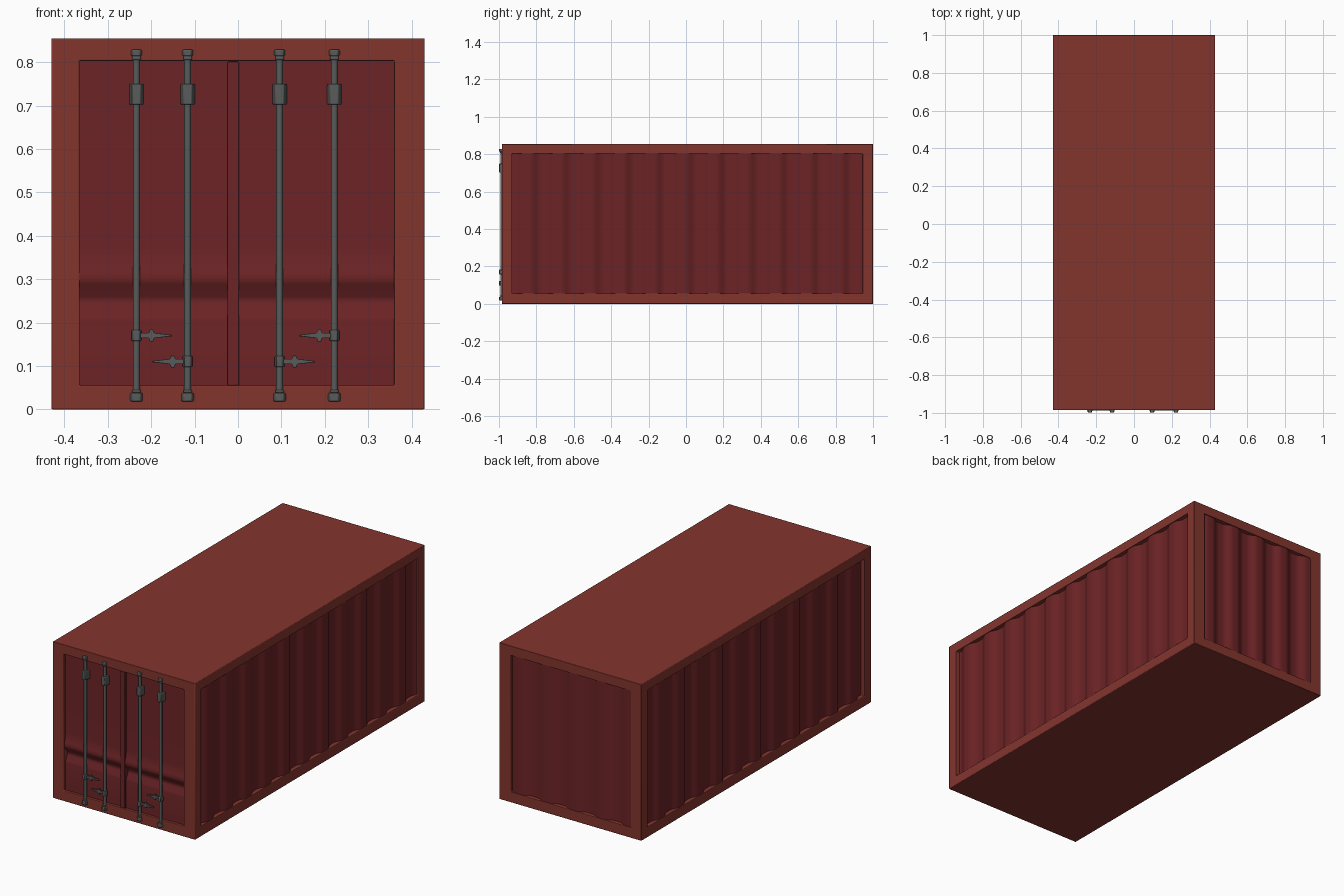
import bpy, bmesh, math
from mathutils import Vector

if "Cube" in bpy.data.objects:
    bpy.data.objects.remove(bpy.data.objects["Cube"])


def material(name, col):
    m = bpy.data.materials.new(name)
    m.diffuse_color = (*col, 1)
    m.use_nodes = True
    m.node_tree.nodes["Principled BSDF"].inputs["Base Color"].default_value = m.diffuse_color
    return m


RED = material("red_paint", (0.23, 0.035, 0.027))
PANEL = material("panel_red", (0.15, 0.017, 0.019))
METAL = material("dark_metal", (0.10, 0.105, 0.105))

X, Y0, Y1, H = 0.43, -0.985, 1.0, 0.855      # outer hull
Z0, Z1 = 0.055, 0.803                        # opening heights
DEPTH = 0.04                                 # recess depth


def finish(name, bm, mat, bevel=0, angle=35):
    me = bpy.data.meshes.new(name)
    bm.normal_update()
    bm.to_mesh(me)
    bm.free()
    me.materials.append(mat)
    ob = bpy.data.objects.new(name, me)
    bpy.context.collection.objects.link(ob)
    if bevel:
        mod = ob.modifiers.new("bevel", "BEVEL")
        mod.width, mod.segments, mod.limit_method = bevel, 2, 'ANGLE'
    bpy.ops.object.select_all(action='DESELECT')
    bpy.context.view_layer.objects.active = ob
    ob.select_set(True)
    bpy.ops.object.shade_smooth_by_angle(angle=math.radians(angle))
    return ob


def add_box(bm, lo, hi):
    vs = bmesh.ops.create_cube(bm, size=1)["verts"]
    for v in vs:
        v.co = Vector([lo[i] if v.co[i] < 0 else hi[i] for i in range(3)])
    return vs


def add_tube(bm, x, y, z0, z1, r0, r1=None, sides=12):
    vs = bmesh.ops.create_cone(bm, cap_ends=True, segments=sides, radius1=r0,
                               radius2=r1 or r0, depth=z1 - z0)["verts"]
    bmesh.ops.translate(bm, verts=vs, vec=(x, y, (z0 + z1) / 2))


# Hull: box with an open recess in each of its four walls
bm = bmesh.new()
add_box(bm, (-X, Y0, 0), (X, Y1, H))
bm.normal_update()
for f in [f for f in bm.faces if abs(f.normal.z) < 0.5]:
    n = f.normal.copy()
    side = abs(n.x) > 0.5
    lo, hi = (-0.93, 0.945) if side else (-0.365, 0.36)
    axis = 1 if side else 0
    mid = f.calc_center_median()
    bmesh.ops.inset_individual(bm, faces=[f], thickness=0.05)
    for v in f.verts:
        v.co[axis] = lo if v.co[axis] < mid[axis] else hi
        v.co.z = Z0 if v.co.z < mid.z else Z1
    inner = bmesh.ops.extrude_discrete_faces(bm, faces=[f])["faces"][0]
    bmesh.ops.translate(bm, verts=list(inner.verts), vec=-n * DEPTH)
    bmesh.ops.delete(bm, geom=[inner], context='FACES_ONLY')
finish("container_frame", bm, RED, bevel=0.003)


def sheet(name, a, b):
    """Bridge two matching rows of points into a pressed metal sheet."""
    bm = bmesh.new()
    ra = [bm.verts.new(p) for p in a]
    rb = [bm.verts.new(p) for p in b]
    for i in range(len(a) - 1):
        bm.faces.new((ra[i], ra[i + 1], rb[i + 1], rb[i]))
    return finish(name, bm, PANEL, angle=50)


PERIOD = 0.166


def wave(u):
    # rounded trapezoid corrugation, distance behind the frame face
    s = math.sin(2 * math.pi * (u + 0.805) / PERIOD)
    return 0.005 + 0.019 * min(1, max(0, 0.5 + 0.75 * s))


def row(lo, hi):
    n = int((hi - lo) / PERIOD * 14)
    return [(u, wave(u)) for u in (lo + (hi - lo) * i / n for i in range(n + 1))]


# Corrugated side and back walls
za, zb = Z0 - 0.004, Z1 + 0.004
prof = row(-0.934, 0.949)
r = [[(X - d, u, z) for u, d in prof] for z in (za, zb)]
sheet("right_wall", r[0], r[1])
l = [[(-p[0], p[1], p[2]) for p in q] for q in r]
sheet("left_wall", l[1], l[0])
prof = row(-0.367, 0.364)
b = [[(u, Y1 - d, z) for u, d in prof] for z in (za, zb)]
sheet("back_wall", b[1], b[0])

# Doors: flat sheet with one pressed horizontal ridge
door = [(-0.969, za), (-0.969, 0.205), (-0.967, 0.215), (-0.954, 0.24),
        (-0.952, 0.25), (-0.954, 0.26), (-0.976, 0.288), (-0.979, 0.298),
        (-0.979, 0.31), (-0.976, 0.32), (-0.969, 0.345), (-0.967, 0.37), (-0.967, zb)]
sheet("front_doors", [(0.364, y, z) for y, z in door], [(-0.367, y, z) for y, z in door])

# Strip over the gap between the doors
bm = bmesh.new()
add_box(bm, (-0.024, -0.981, Z0), (0.002, -0.945, Z1 - 0.002))
finish("door_seam_strip", bm, PANEL, bevel=0.002)

# Lock rods: x, handle height, handle direction
for i, (x, hz, d) in enumerate([(-0.234, 0.17, 1), (-0.116, 0.11, -1),
                                (0.096, 0.11, 1), (0.222, 0.17, -1)], 1):
    bm = bmesh.new()
    add_tube(bm, x, -0.985, 0.03, 0.822, 0.008)
    finish(f"lock_rod_{i}", bm, METAL)

    # end keepers, upper clamp and handle hub: bodies narrower at the front
    bm = bmesh.new()
    for hw, z0, z1, yb in [(0.016, 0.018, 0.038, -0.98), (0.014, 0.814, 0.829, -0.98),
                           (0.017, 0.702, 0.75, -0.966), (0.012, hz - 0.013, hz + 0.013, -0.975)]:
        for v in add_box(bm, (x - hw, -0.999, z0), (x + hw, yb, z1)):
            if v.co.y < -0.99:
                v.co.x = x + (v.co.x - x) * 0.6
    for hw, z0, z1 in [(0.01, 0.038, 0.045), (0.01, 0.805, 0.814)]:
        add_box(bm, (x - hw, -0.995, z0), (x + hw, -0.976, z1))
    finish(f"rod_brackets_{i}", bm, METAL, bevel=0.003)

    # tapered handle with a small cross piece
    bm = bmesh.new()
    half = [(0.008, 0.006), (0.028, 0.006), (0.031, 0.014), (0.038, 0.014),
            (0.041, 0.006), (0.082, 0.0015)]
    outline = half + [(u, -w) for u, w in reversed(half)]
    f = bm.faces.new([bm.verts.new((x + d * u, -0.988, hz + w)) for u, w in outline])
    ext = bmesh.ops.extrude_face_region(bm, geom=[f])["geom"]
    bmesh.ops.translate(bm, vec=(0, 0.01, 0),
                        verts=[v for v in ext if isinstance(v, bmesh.types.BMVert)])
    bmesh.ops.recalc_face_normals(bm, faces=bm.faces)
    finish(f"lock_handle_{i}", bm, METAL, bevel=0.001)
